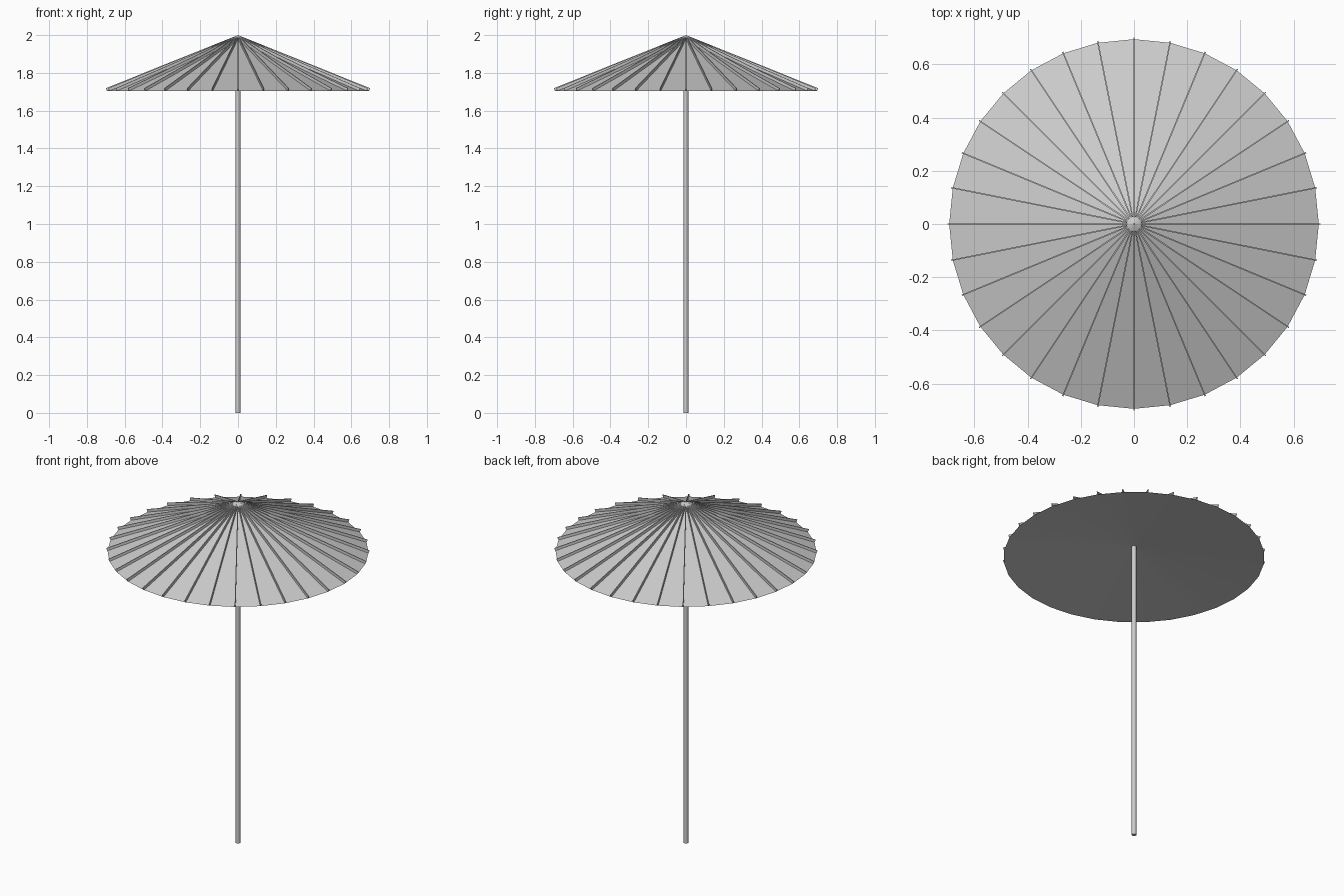
import bpy
import bmesh
import math
from mathutils import Matrix

if "Cube" in bpy.data.objects:
    bpy.data.objects.remove(bpy.data.objects["Cube"], do_unlink=True)

SIDES = 32
RADIUS, RIM, APEX, INNER_APEX = 0.694, 1.705, 1.984, 1.77
RIB_WIDTH = 0.005

grey = bpy.data.materials.new("light grey")
grey.use_nodes = True
COLOUR = (0.6, 0.6, 0.6, 1)
grey.diffuse_color = COLOUR
grey.node_tree.nodes["Principled BSDF"].inputs["Base Color"].default_value = COLOUR


def add_object(name, bm):
    bmesh.ops.recalc_face_normals(bm, faces=bm.faces)
    mesh = bpy.data.meshes.new(name)
    bm.to_mesh(mesh)
    bm.free()
    obj = bpy.data.objects.new(name, mesh)
    bpy.context.collection.objects.link(obj)
    mesh.materials.append(grey)
    return obj


# Canopy: steep outer cone closed by a shallow underside cone
bm = bmesh.new()
rim = [bm.verts.new((RADIUS * math.cos(a), RADIUS * math.sin(a), RIM))
       for a in (2 * math.pi * i / SIDES for i in range(SIDES))]
tips = [bm.verts.new((0, 0, z)) for z in (APEX, INNER_APEX)]
for i, v in enumerate(rim):
    for tip in tips:
        bm.faces.new((v, rim[(i + 1) % SIDES], tip))
add_object("canopy", bm)

# Ribs: thin upright fins running down the slope, meeting at the top
bm = bmesh.new()
profile = [(0, APEX), (RADIUS, RIM), (RADIUS + 0.006, RIM + 0.014), (0, 2.0)]
for i in range(SIDES):
    turn = Matrix.Rotation(2 * math.pi * i / SIDES, 3, "Z")
    left, right = ([bm.verts.new(turn @ Matrix.Identity(3).col[0] * 0) for _ in profile]
                   for _ in range(2))
    for side, y in ((left, RIB_WIDTH / 2), (right, -RIB_WIDTH / 2)):
        for v, (r, z) in zip(side, profile):
            v.co = (r, y, z)
            v.co = turn @ v.co
        bm.faces.new(side)
    for j in range(len(profile)):
        k = (j + 1) % len(profile)
        bm.faces.new((left[j], left[k], right[k], right[j]))
add_object("ribs", bm)

# Pole: slim round shaft up to the canopy
bm = bmesh.new()
height = INNER_APEX + 0.01
bmesh.ops.create_cone(bm, cap_ends=True, segments=16, radius1=0.0125, radius2=0.0125,
                      depth=height, matrix=Matrix.Translation((0, 0, height / 2)))
pole = add_object("pole", bm)
bpy.ops.object.select_all(action="DESELECT")
pole.select_set(True)
bpy.context.view_layer.objects.active = pole
bpy.ops.object.shade_smooth_by_angle(angle=math.radians(40))
